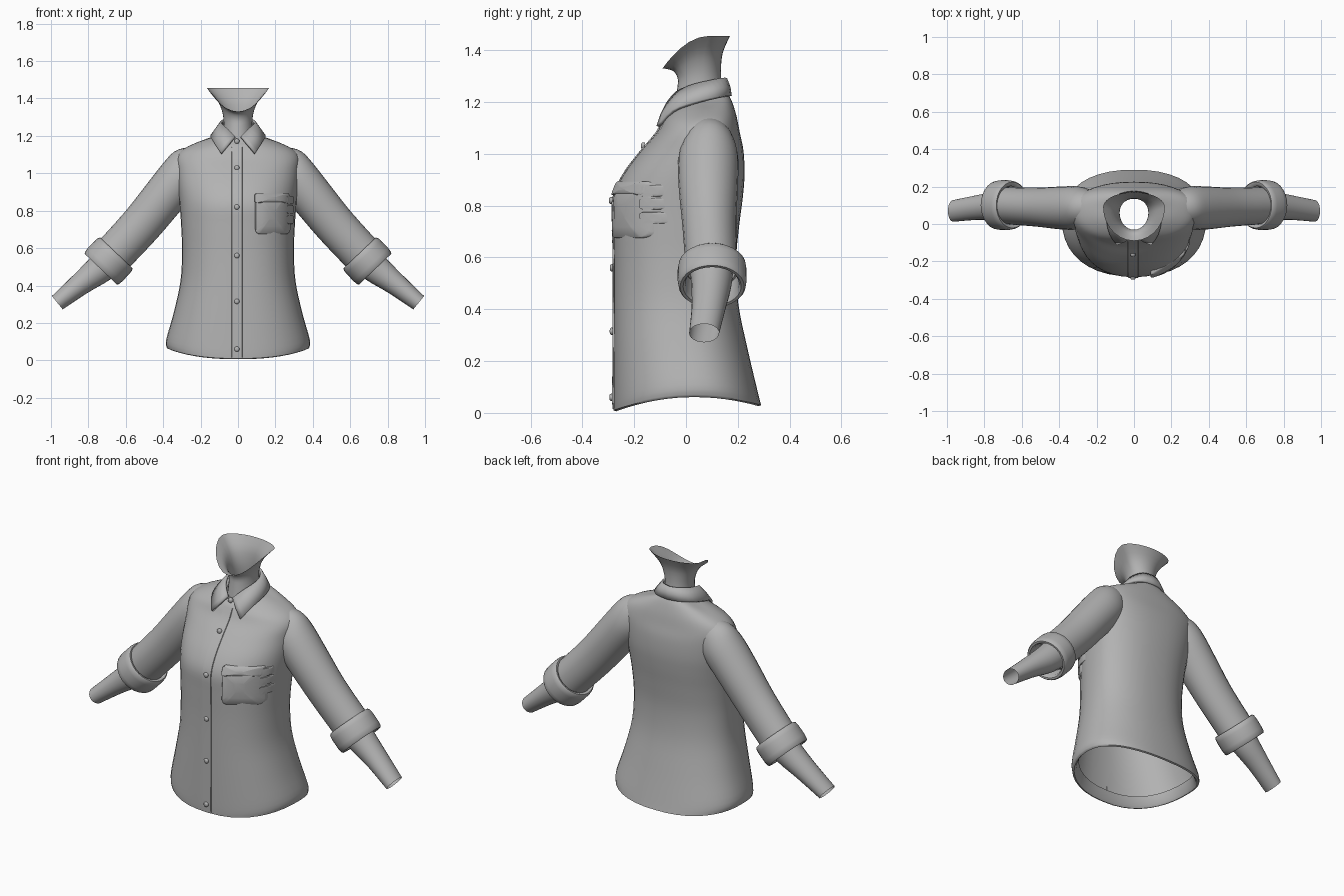
import bpy, bmesh, math
from mathutils import Vector

if "Cube" in bpy.data.objects:
    bpy.data.objects.remove(bpy.data.objects["Cube"])

GREY = bpy.data.materials.new("plain_grey")
GREY.diffuse_color = (0.45, 0.45, 0.45, 1)
GREY.use_nodes = True
GREY.node_tree.nodes["Principled BSDF"].inputs["Base Color"].default_value = GREY.diffuse_color


def make(name, rings, closed=True, angle=50, cap=False):
    """Skin a list of point rings into a smooth surface."""
    bm = bmesh.new()
    vs = [[bm.verts.new(p) for p in r] for r in rings]
    n = len(rings[0])
    for a, b in zip(vs, vs[1:]):
        for i in range(n if closed else n - 1):
            j = (i + 1) % n
            bm.faces.new((a[i], a[j], b[j], b[i]))
    if cap:
        bm.faces.new(vs[-1])
    bmesh.ops.recalc_face_normals(bm, faces=bm.faces)
    me = bpy.data.meshes.new(name)
    bm.to_mesh(me)
    bm.free()
    me.materials.append(GREY)
    ob = bpy.data.objects.new(name, me)
    bpy.context.collection.objects.link(ob)
    bpy.ops.object.select_all(action='DESELECT')
    bpy.context.view_layer.objects.active = ob
    ob.select_set(True)
    bpy.ops.object.shade_smooth_by_angle(angle=math.radians(angle))
    return ob


def mirror(ob):
    ob.modifiers.new("mirror", 'MIRROR').use_clip = True


def solid(ob, t):
    m = ob.modifiers.new("thickness", 'SOLIDIFY')
    m.thickness, m.offset = t, 0


def catmull(keys, steps):
    """Smoothly interpolate rows of numbers."""
    out = []
    for i in range(len(keys) - 1):
        p = [keys[min(max(i + k, 0), len(keys) - 1)] for k in (-1, 0, 1, 2)]
        for s in range(steps):
            t = s / steps
            out.append([0.5 * (2 * b + (c - a) * t + (2 * a - 5 * b + 4 * c - d) * t * t
                               + (3 * b - a - 3 * c + d) * t ** 3) for a, b, c, d in zip(*p)])
    return out + [list(keys[-1])]


def section(row, sides=40):
    """Rounded cross-section: z, half width, front y, side y, back y, squareness, front/back dz."""
    z, hw, yf, yc, yb, n, df, db = row
    pts = []
    for i in range(sides):
        a = 2 * math.pi * i / sides
        c, s = math.cos(a), math.sin(a)
        x = hw * math.copysign(abs(c) ** (2 / n), c)
        s = math.copysign(abs(s) ** (2 / n), s)
        pts.append((x, yc + (yb - yc if s > 0 else yc - yf) * s, z + (db if s > 0 else df) * s * s))
    return pts


# Shirt torso, from hem to neckline
TORSO = [
    (.065, .380, -.280, .03, .290, 2.3, -.055, -.035),
    (.110, .384, -.281, .03, .276, 2.3, -.050, -.025),
    (.250, .345, -.280, .01, .237, 2.3, -.010, 0),
    (.420, .308, -.279, .00, .202, 2.3, 0, 0),
    (.580, .299, -.279, .00, .193, 2.3, 0, 0),
    (.720, .304, -.282, .01, .205, 2.3, 0, 0),
    (.830, .312, -.281, .03, .219, 2.3, 0, 0),
    (.920, .322, -.242, .05, .226, 2.3, 0, 0),
    (1.010, .330, -.175, .07, .222, 2.3, 0, 0),
    (1.080, .332, -.115, .08, .208, 2.4, 0, 0),
    (1.125, .300, -.090, .08, .195, 2.3, 0, .02),
    (1.165, .220, -.075, .07, .178, 2.1, -.015, .035),
    (1.195, .130, -.060, .06, .160, 2.0, -.030, .040),
    (1.215, .085, -.050, .06, .148, 2.0, -.030, .040),
]
rows = catmull(TORSO, 4)


def front_y(x, z):
    """Height of the shirt front at x, z."""
    for a, b in zip(rows, rows[1:]):
        if a[0] + a[6] <= z <= b[0] + b[6]:
            t = (z - a[0] - a[6]) / (b[0] + b[6] - a[0] - a[6])
            _, hw, yf, yc, _, n, _, _ = [p + (q - p) * t for p, q in zip(a, b)]
            return yc - (yc - yf) * max(0, 1 - abs(x / hw) ** n) ** (1 / n)
    return rows[0][2]


hem = rows[0]
fold = [[hem[0] + dz, hem[1] - d, hem[2] + d, hem[3], hem[4] - d] + hem[5:]
        for d, dz in ((.035, .06), (.022, .01), (.010, -.004))]
make("shirt_torso", [section(r) for r in fold + rows], angle=60)

# Neck flaring up to a jaw-shaped rim
NECK = [
    (1.170, .085, -.045, .055, .150, 2, 0, 0),
    (1.250, .077, -.034, .060, .140, 2, 0, 0),
    (1.320, .082, -.032, .065, .135, 2, -.03, 0),
    (1.390, .110, -.050, .070, .142, 2, -.07, 0),
    (1.455, .165, -.090, .090, .170, 2, -.125, 0),
]
make("neck", [section(r, 28) for r in catmull(NECK, 3)])

# Folded collar with pointed front tips
top = [(.015, -.070, 1.195), (.058, -.032, 1.238), (.085, .03, 1.265),
       (.083, .09, 1.28), (.05, .137, 1.29), (0, .152, 1.29)]
low = [(.090, -.108, 1.105), (.128, -.050, 1.165), (.142, .03, 1.195),
       (.125, .11, 1.215), (.07, .158, 1.222), (0, .170, 1.222)]
mid = [tuple((a + b) / 2 + (.004 if k == 1 else 0) * (-1 if i < 3 else 1)
             for k, (a, b) in enumerate(zip(p, q))) for i, (p, q) in enumerate(zip(top, low))]
collar = make("collar", [catmull(r, 3) for r in (top, mid, low)], closed=False)
mirror(collar)
solid(collar, .014)


def tube(name, path, sides=24, cap=False, angle=50):
    """Tube in the arm's plane: rows of x, y, z, radius across, radius in y."""
    rings = []
    for i, (x, y, z, r, ry) in enumerate(path):
        a, b = path[max(i - 1, 0)], path[min(i + 1, len(path) - 1)]
        d = Vector((b[0] - a[0], 0, b[2] - a[2])).normalized()
        n = Vector((-d.z, 0, d.x))
        rings.append([Vector((x, y, z)) + n * r * math.cos(t) + Vector((0, ry * math.sin(t), 0))
                      for t in (2 * math.pi * k / sides for k in range(sides))])
    ob = make(name, rings, angle=angle, cap=cap)
    mirror(ob)


# Sleeves, starting inside the shoulders
tube("sleeve", catmull([
    (.225, .090, 1.070, .088, .080), (.262, .089, 1.036, .113, .100),
    (.310, .086, .978, .118, .116), (.400, .086, .868, .115, .114),
    (.520, .090, .722, .111, .104), (.670, .098, .560, .108, .100)], 3))

# Rolled cuffs: outer band turned in at both ends
def cuff_ring(t, r):
    return [Vector((.652 + .69 * t, .101, .573 - .725 * t)) +
            Vector((.725 * r * math.cos(a), 1.04 * r * math.sin(a), .69 * r * math.cos(a)))
            for a in (2 * math.pi * k / 28 for k in range(28))]


mirror(make("rolled_cuff", [cuff_ring(t, r) for t, r in (
    (.010, .098), (0, .108), (-.002, .118), (.006, .125), (.03, .128), (.085, .128),
    (.110, .125), (.118, .119), (.117, .108), (.105, .100), (.03, .096))]))

# Forearms, open at the wrist
tube("forearm", catmull([(.650, .098, .573, .088, .086), (.730, .098, .496, .080, .078),
                         (.840, .088, .410, .061, .066), (.966, .070, .308, .046, .058)], 3))

# Button placket following the shirt front
zs = [.015 + 1.125 * i / 40 for i in range(41)]
make("placket", [[(x, front_y(x, z) - o, z) for x, o in
                  ((-.034, -.002), (-.032, .004), (0, .004), (.022, .004), (.024, -.002))]
                 for z in zs], closed=False, angle=30)

# Breast pocket: rounded patch with a raised middle
def patch(name, x0, x1, z0, z1, lift, corner, n=14):
    cx, cz, w, h = (x0 + x1) / 2, (z0 + z1) / 2, (x1 - x0) / 2, (z1 - z0) / 2
    rings = []
    for f, o in ((1, -.004), (1, lift * .7), (.96, lift), (.6, lift), (.25, lift)):
        ring = []
        for sx, sz, a0 in ((1, 1, 0), (-1, 1, 90), (-1, -1, 180), (1, -1, 270)):
            for k in range(5):
                a = math.radians(a0 + 22.5 * k)
                x = cx + f * (sx * (w - corner) + corner * math.cos(a))
                z = cz + f * (sz * (h - corner) + corner * math.sin(a))
                ring.append((x, front_y(x, z) - o, z))
        rings.append(ring)
    make(name, rings, cap=True)


patch("pocket", .092, .280, .675, .885, .014, .025)
patch("pocket_flap", .088, .275, .840, .893, .019, .012)
for z0, z1 in ((.730, .775), (.785, .830), (.835, .880)):
    patch("pocket_tab", .262, .297, z0, z1, .018, .008)

# Buttons down the placket
for z in (.06, .315, .56, .82, 1.03, 1.172):
    y = front_y(0, z) - .004
    ring = [[(-.006 + r * math.cos(a), y - o, z + r * math.sin(a))
             for a in (2 * math.pi * k / 12 for k in range(12))]
            for r, o in ((.014, -.004), (.014, .005), (.010, .010), (.004, .011))]
    make("button", ring, cap=True)
